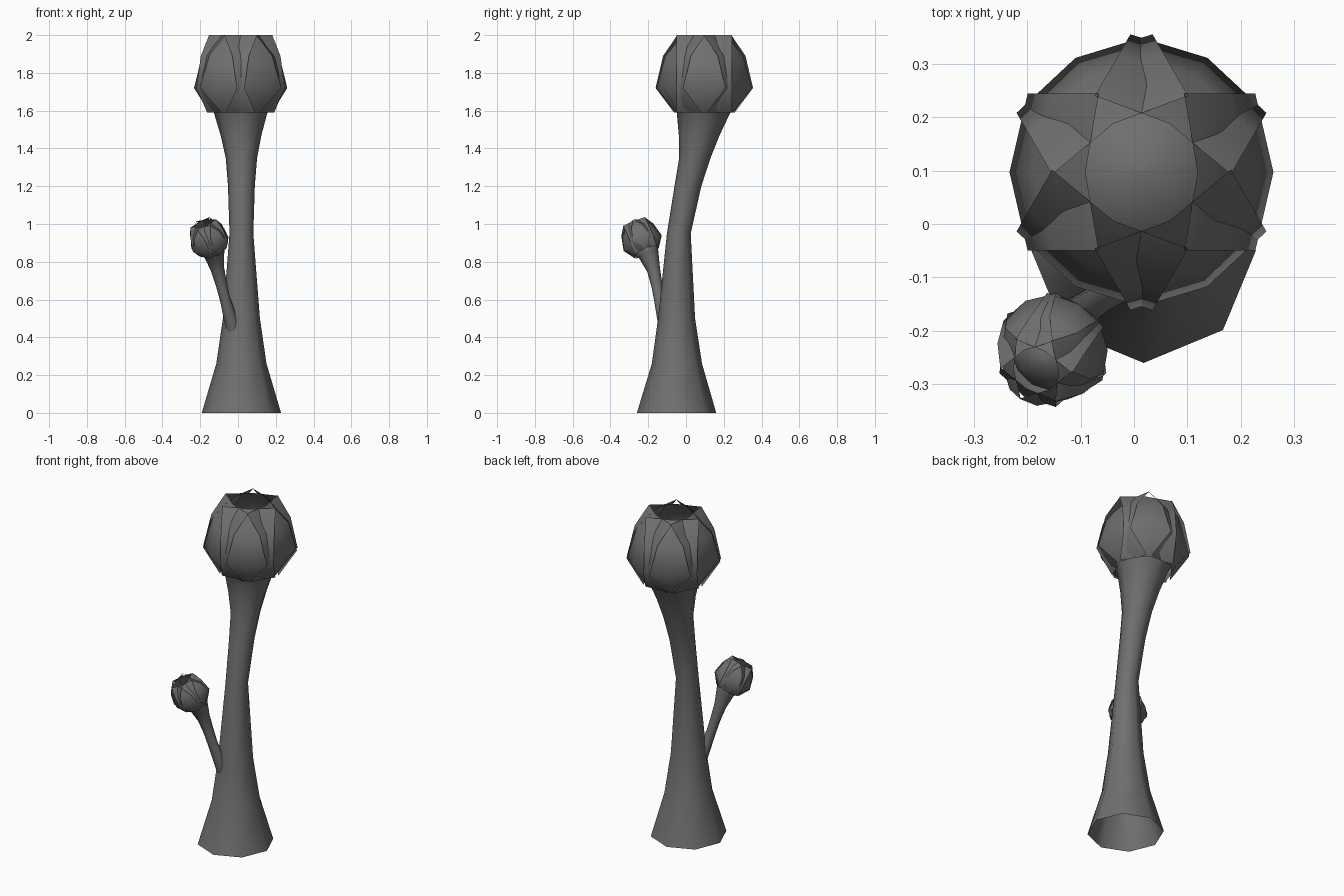
import bpy, math
from mathutils import Vector, Matrix

if "Cube" in bpy.data.objects:
    bpy.data.objects.remove(bpy.data.objects["Cube"])

grey = bpy.data.materials.new("dark grey")
grey.diffuse_color = (0.16, 0.16, 0.16, 1)
grey.use_nodes = True
grey.node_tree.nodes["Principled BSDF"].inputs["Base Color"].default_value = grey.diffuse_color


def make(name, verts, faces):
    me = bpy.data.meshes.new(name)
    me.from_pydata(verts, [], faces)
    me.materials.append(grey)
    for p in me.polygons:
        p.use_smooth = True
    ob = bpy.data.objects.new(name, me)
    bpy.context.collection.objects.link(ob)
    return ob


def tube(name, rings, tilt, n=8):
    """Open-bottomed tube; rings are (x, y, z, radius)."""
    verts, faces = [], []
    for i, (x, y, z, r) in enumerate(rings):
        for k in range(n):
            a = 2 * math.pi * k / n
            p = Vector((r * math.cos(a), r * math.sin(a), 0))
            verts.append(Vector((x, y, z)) + tilt @ p)
    for i in range(len(rings) - 1):
        for k in range(n):
            j = (k + 1) % n
            faces.append((i*n + k, i*n + j, (i+1)*n + j, (i+1)*n + k))
    last = (len(rings) - 1) * n
    faces.append(tuple(range(last, last + n)))
    return make(name, verts, faces)


def head(prefix, origin, rot, s):
    """Six constant-width overlapping petals around an inner dome."""
    # (height, radius at petal edge, radius at petal middle)
    rows = [(-.13, .10, .165), (0, .213, .247), (.17, .167, .205), (.28, .08, .105)]
    w = .147
    for k in range(6):
        turn = Matrix.Rotation(k * math.pi / 3, 3, 'Z')
        verts, faces = [], []
        for z, e, m in rows:
            for x, y in ((e, -w), (m, 0), (e, w)):
                verts.append(origin + rot @ (turn @ Vector((x, y, z))) * s)
        for i in range(len(rows) - 1):
            for c in range(2):
                a = i * 3 + c
                faces.append((a, a + 1, a + 4, a + 3))
        make(f"{prefix}_petal_{k + 1}", verts, faces)
    # dome inside the petals
    dome = [(z, r) for z, r in ((-.06, .18), (0, .20), (.08, .18), (.14, .13), (.18, .06), (.19, .005))]
    rings = []
    for z, r in dome:
        c = origin + rot @ Vector((0, 0, z)) * s
        rings.append((c.x, c.y, c.z, r * s))
    tube(f"{prefix}_dome", rings, rot, 12)


# main trunk and flower head
flat = Matrix.Identity(3)
tube("trunk", [
    (.018, -.05, 0, .21), (.018, -.048, .26, .133), (.018, -.05, .5, .098),
    (.018, -.038, .95, .063), (.018, .01, 1.2, .071), (.018, .047, 1.35, .083),
    (.016, .07, 1.47, .108), (.014, .093, 1.59, .142), (.014, .097, 1.66, .18)], flat)
head("large", Vector((.014, .097, 1.72)), flat, 1.0)

# small side branch, rooted inside the trunk
tilt = Vector((0, 0, 1)).rotation_difference(Vector((-.3, -.37, .88))).to_matrix()
tube("branch", [
    (.035, -.01, .26, .085), (.01, -.06, .36, .055), (-.025, -.105, .45, .04),
    (-.068, -.142, .6, .028), (-.088, -.155, .68, .03), (-.108, -.172, .76, .036),
    (-.125, -.198, .84, .055), (-.137, -.218, .875, .075)], tilt)
head("small", Vector((-.148, -.23, .9)), tilt, .42)
